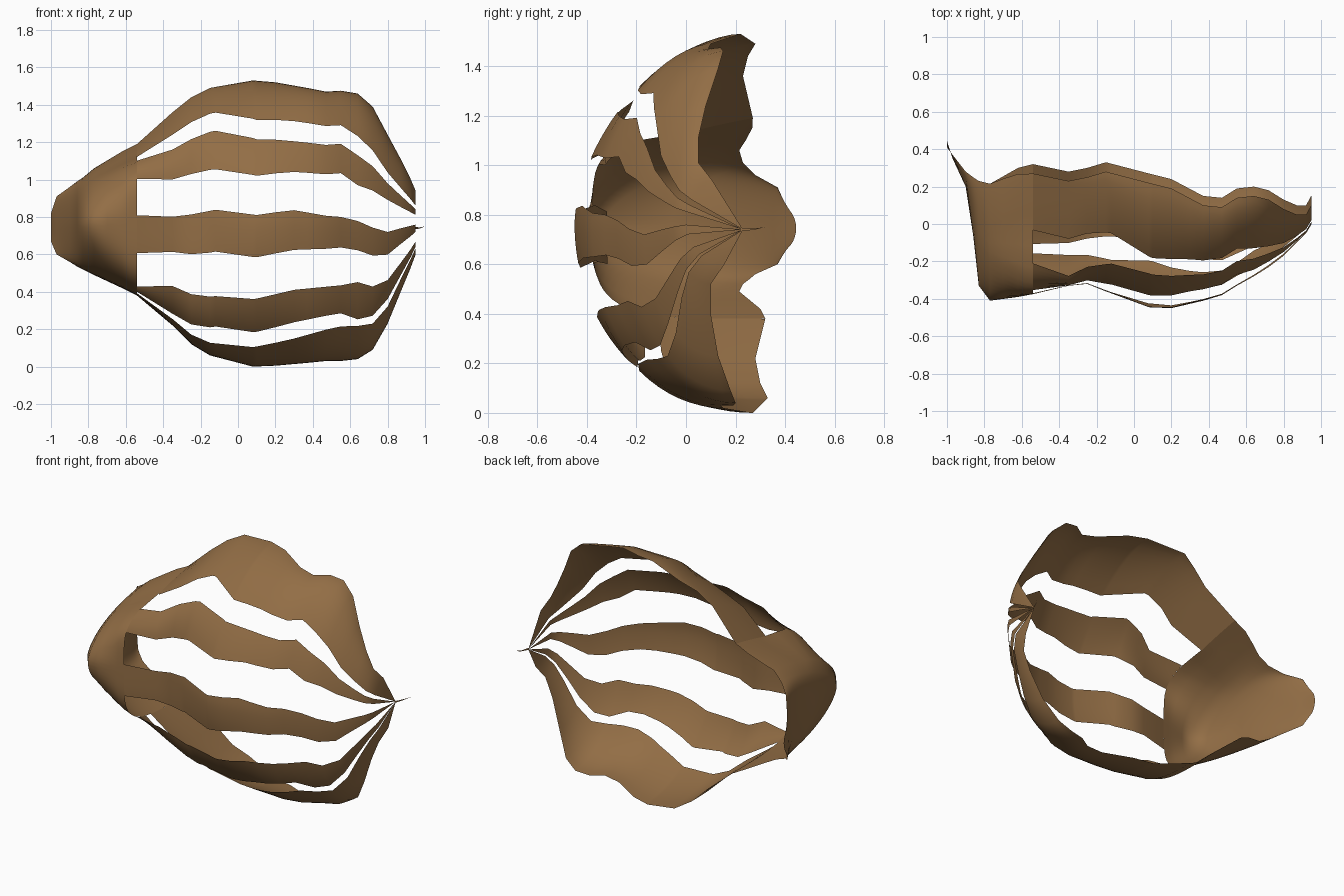
import bpy, math

if "Cube" in bpy.data.objects:
    bpy.data.objects.remove(bpy.data.objects["Cube"])

# Shell stations: x, top z, bottom z, front y, rim y
STATIONS = [
    (-1.00, .82, .67, .445, .41), (-.97, .91, .60, .35, .37), (-.90, .96, .56, .20, .28),
    (-.86, .99, .535, -.06, .25), (-.83, 1.01, .52, -.33, .23), (-.77, 1.06, .49, -.41, .215),
    (-.62, 1.15, .42, -.39, .30), (-.54, 1.19, .38, -.375, .32), (-.35, 1.36, .22, -.33, .28),
    (-.25, 1.44, .12, -.32, .30), (-.15, 1.49, .06, -.36, .33), (.08, 1.53, .00, -.445, .27),
    (.20, 1.52, .005, -.45, .24), (.37, 1.49, .02, -.41, .15), (.47, 1.47, .03, -.38, .14),
    (.55, 1.475, .03, -.33, .19), (.64, 1.46, .04, -.28, .20), (.72, 1.39, .09, -.23, .18),
    (.80, 1.24, .23, -.17, .13), (.87, 1.11, .40, -.10, .10), (.92, 1.01, .52, -.05, .10),
    (.95, .94, .60, 0.0, .155)]

# Edges of the slots between ribs, as fractions of section half height
SLOTS = [
    (-.54, .83, .78, .54, .06, -.44, -.88, -.95, -.97),
    (-.35, .79, .65, .37, .02, -.31, -.63, -.89, -.94),
    (-.12, .81, .675, .39, .09, -.22, -.55, -.775, -.90),
    (.10, .725, .59, .335, .06, -.235, -.525, -.757, -.86),
    (.30, .745, .60, .38, .105, -.18, -.467, -.70, -.817),
    (.55, .745, .607, .39, .066, -.16, -.44, -.647, -.744),
    (.64, .68, .535, .31, .04, -.18, -.42, -.70, -.75),
    (.80, .60, .485, .31, -.03, -.27, -.54, -.74, -.82),
    (.95, .53, .41, .24, -.06, -.29, -.59, -.76, -.80)]
TIP = (.95, .23, .74)
SPLIT = -.54


def clamp(v):
    return min(1.0, max(0.0, v))


def lerp_rows(rows, x):
    for a, b in zip(rows, rows[1:]):
        if x <= b[0]:
            t = max(0, (x - a[0]) / (b[0] - a[0]))
            return [p + (q - p) * t for p, q in zip(a, b)]
    return list(rows[-1])


def shell_point(x, s):
    _, zt, zb, yf, yr = lerp_rows(STATIONS, x)
    a = min(abs(s), 1.0)
    nose = clamp((-.56 - x) / .24)       # sections get pointed toward the closed end
    if s > 0:
        yr -= .05 * clamp((x + .75) / .2)
        n, flat = 1.7, clamp((.05 - x) / .4) * (1 - nose)
    else:
        n, flat = (2 + 2.3 * clamp(-x / .54)) * (1 - nose) + 1.7 * nose, 0
    u = 1 - (1 - a ** n) ** (1 / n)
    e1, e2 = lerp_rows(SLOTS, x)[1:3]    # the top rib steps back behind the next one
    p = 5.5 - 2.1 * clamp((a - e2) / (e1 - e2))
    u += (a ** p - u) * flat
    return (x, yf + (yr - yf) * u, (zt + zb) / 2 + (zt - zb) / 2 * s)


def sheet(name, rows, tip=None):
    m = len(rows[0])
    verts = [p for r in rows for p in r]
    faces = [(i * m + j, i * m + j + 1, (i + 1) * m + j + 1, (i + 1) * m + j)
             for i in range(len(rows) - 1) for j in range(m - 1)]
    if tip:
        verts.append(tip)
        k = (len(rows) - 1) * m
        faces += [(k + j, k + j + 1, len(verts) - 1) for j in range(m - 1)]
    me = bpy.data.meshes.new(name)
    me.from_pydata(verts, [], faces)
    me.materials.append(brown)
    ob = bpy.data.objects.new(name, me)
    bpy.context.collection.objects.link(ob)
    bpy.ops.object.select_all(action='DESELECT')
    ob.select_set(True)
    bpy.context.view_layer.objects.active = ob
    bpy.ops.object.shade_smooth_by_angle(angle=math.radians(60))
    return ob


brown = bpy.data.materials.new("brown")
brown.diffuse_color = (.29, .155, .06, 1)
brown.use_nodes = True
brown.node_tree.nodes["Principled BSDF"].inputs["Base Color"].default_value = brown.diffuse_color

# Closed end of the shell
angles = [math.pi / 2 - math.pi * j / 40 for j in range(41)]
head_xs = sorted([r[0] for r in STATIONS if r[0] <= SPLIT] + [-.70, -.58])
sheet("closed_end", [[shell_point(x, math.sin(a)) for a in angles] for x in head_xs])

# Five ribs, each fanning in to the tip
names = ["top_rib", "upper_rib", "middle_rib", "lower_rib", "bottom_rib"]
xs = sorted({r[0] for r in STATIONS + SLOTS if r[0] >= SPLIT})
for i, name in enumerate(names):
    rows = []
    for x in xs:
        e = [1.0] + lerp_rows(SLOTS, x)[1:] + [-1.0]
        a0, a1 = math.asin(e[2 * i]), math.asin(e[2 * i + 1])
        rows.append([shell_point(x, math.sin(a0 + (a1 - a0) * j / 8)) for j in range(9)])
    sheet(name, rows, TIP)

# Thin spike past the tip
sheet("tip_spike", [[(.95, .22, .735), (.95, .22, .747)],
                    [(.97, .27, .738), (.97, .27, .744)]], (1.0, .32, .75))
